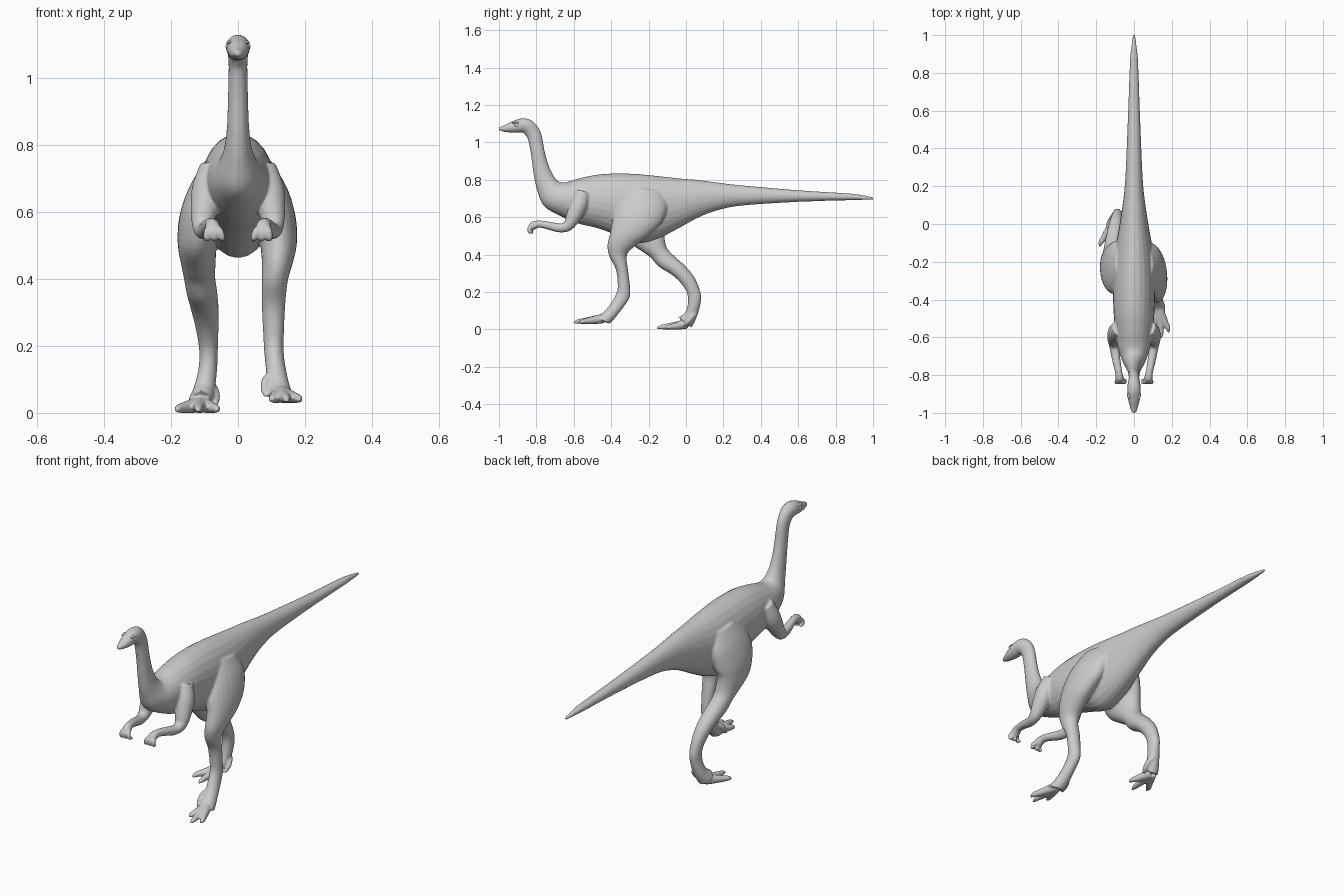
import bpy, bmesh, math
from mathutils import Vector

SEG, STEPS = 24, 5


def catmull(p0, p1, p2, p3, t):
    return 0.5 * (2 * p1 + (p2 - p0) * t + (2 * p0 - 5 * p1 + 4 * p2 - p3) * t * t
                  + (3 * p1 - p0 - 3 * p2 + p3) * t ** 3)


def loft(name, rows, floor=None):
    """Skin a smooth tube through rows of (centre, side axis, upper axis)."""
    rings = []
    n = len(rows)
    for i in range(n - 1):
        quad = [rows[max(i - 1, 0)], rows[i], rows[i + 1], rows[min(i + 2, n - 1)]]
        for s in range(STEPS):
            rings.append([catmull(*[q[k] for q in quad], s / STEPS) for k in range(3)])
    rings.append(rows[-1])
    bm = bmesh.new()
    loops = []
    for c, u, v in rings:
        loop = []
        for k in range(SEG):
            a = 2 * math.pi * k / SEG
            p = c + u * math.cos(a) + v * math.sin(a)
            if floor is not None:
                p.z = max(p.z, floor)
            loop.append(bm.verts.new(p))
        loops.append(loop)
    for a, b in zip(loops, loops[1:]):
        for k in range(SEG):
            bm.faces.new((a[k], a[(k + 1) % SEG], b[(k + 1) % SEG], b[k]))
    bm.faces.new(loops[0])
    bm.faces.new(loops[-1])
    bmesh.ops.recalc_face_normals(bm, faces=bm.faces)
    me = bpy.data.meshes.new(name)
    bm.to_mesh(me)
    bm.free()
    ob = bpy.data.objects.new(name, me)
    bpy.context.collection.objects.link(ob)
    return ob


def profile(name, stations, floor=None):
    """Stations: y,z of one edge, y,z of the opposite edge, centre x, half width."""
    rows = []
    for ya, za, yb, zb, x, w in stations:
        a, b = Vector((x, ya, za)), Vector((x, yb, zb))
        rows.append(((a + b) / 2, Vector((w, 0, 0)), (a - b) / 2))
    return loft(name, rows, floor)


def tube(name, pts, floor=None):
    """Round tube through points x,y,z,radius."""
    P = [Vector(p[:3]) for p in pts]
    rows = []
    for i, p in enumerate(pts):
        t = (P[min(i + 1, len(P) - 1)] - P[max(i - 1, 0)]).normalized()
        u = (Vector((1, 0, 0)) - t * t.x).normalized()
        rows.append((P[i], u * p[3], t.cross(u) * p[3]))
    return loft(name, rows, floor)


parts = []

# tail, trunk, neck and head: back edge, belly edge, half width
spine = [
    (1.004, .706, 1.004, .694, .006), (.93, .72, .93, .692, .015), (.85, .728, .85, .69, .022),
    (.6, .744, .6, .682, .031), (.3, .77, .3, .662, .043), (.17, .785, .17, .637, .052),
    (.07, .798, .07, .60, .065), (-.04, .808, -.04, .54, .083), (-.15, .82, -.15, .485, .102),
    (-.25, .83, -.25, .462, .112), (-.36, .834, -.36, .50, .112), (-.47, .828, -.47, .54, .108),
    (-.57, .808, -.58, .567, .098), (-.64, .788, -.68, .61, .084), (-.68, .79, -.76, .66, .062),
    (-.71, .825, -.795, .74, .042), (-.735, .88, -.815, .83, .033), (-.755, .95, -.828, .93, .030),
    (-.77, 1.03, -.845, 1.015, .028), (-.79, 1.08, -.86, 1.04, .029), (-.83, 1.12, -.875, 1.053, .034),
    (-.88, 1.128, -.895, 1.052, .036), (-.93, 1.112, -.93, 1.052, .031), (-.97, 1.092, -.97, 1.056, .021),
    (-1.0, 1.08, -1.0, 1.064, .010)]
parts.append(profile("trunk", [(a, b, c, d, 0, w) for a, b, c, d, w in spine]))

# forward leg (+x) and trailing leg (-x): front edge, rear edge, centre x, half width
forward = [
    (-.30, .76, -.13, .74, .06, .04), (-.36, .68, -.10, .66, .085, .062), (-.39, .60, -.13, .57, .106, .066),
    (-.405, .52, -.20, .50, .12, .056), (-.42, .45, -.26, .455, .118, .047), (-.41, .39, -.315, .40, .11, .039),
    (-.375, .32, -.31, .32, .106, .035), (-.365, .24, -.30, .235, .106, .031), (-.372, .195, -.30, .175, .107, .029),
    (-.405, .135, -.33, .125, .113, .03), (-.45, .085, -.38, .06, .122, .035), (-.49, .07, -.41, .03, .13, .038)]
trailing = [
    (-.30, .76, -.12, .74, -.06, .04), (-.36, .68, -.09, .66, -.085, .062), (-.37, .60, -.10, .57, -.108, .067),
    (-.33, .49, -.115, .52, -.121, .059), (-.24, .42, -.11, .46, -.118, .051), (-.19, .385, -.095, .425, -.115, .047),
    (-.145, .335, -.055, .385, -.108, .046), (-.08, .295, .0, .335, -.10, .042), (-.03, .25, .05, .27, -.093, .035),
    (.005, .195, .08, .185, -.088, .028), (.01, .14, .075, .125, -.09, .028), (-.005, .09, .055, .06, -.10, .032),
    (-.04, .065, .03, .01, -.11, .038)]
parts.append(profile("forward_leg", forward, .03))
parts.append(profile("trailing_leg", trailing, 0))


# feet: three spread toes with claws and a small inner toe
def foot(name, x, y, floor, tips, inner):
    for i, (tx, ty) in enumerate(tips):
        pts = []
        for t, h, r in ((0, .028, .026), (.35, .02, .021), (.65, .015, .016), (.85, .012, .012), (1, .006, .005)):
            pts.append((x + (tx - x) * min(1, t * 1.15), y + (ty - y) * t, floor + h, r))
        parts.append(tube(f"{name}_toe_{i}", pts, floor))
    s = math.copysign(1, x)
    parts.append(tube(name + "_inner_toe", [
        (inner + s * .02, y + .05, floor + .085, .014), (inner + s * .004, y + .03, floor + .065, .014),
        (inner, y + .01, floor + .04, .012), (inner + s * .002, y - .012, floor + .018, .005)]))


foot("forward_foot", .128, -.445, .03, [(.102, -.55), (.145, -.602), (.183, -.575)], .08)
foot("trailing_foot", -.112, -.0, 0, [(-.063, -.11), (-.118, -.158), (-.18, -.12)], -.066)

# arms with folded three-fingered hands
for s in (-1, 1):
    arm = [(.07, -.55, .73, .045), (.09, -.575, .66, .049), (.103, -.608, .59, .038), (.106, -.637, .55, .028),
           (.10, -.68, .543, .024), (.09, -.74, .556, .021), (.081, -.785, .563, .019), (.076, -.815, .556, .022),
           (.073, -.83, .54, .018)]
    parts.append(tube("arm", [(s * x, y, z, r) for x, y, z, r in arm]))
    for k, dx in enumerate((-.02, .0, .019)):
        finger = [(.075 + dx * .5, -.818, .553, .012), (.073 + dx, -.838, .54, .011),
                  (.071 + dx * 1.2, -.836, .522, .010), (.069 + dx * 1.2, -.818, .515, .006)]
        parts.append(tube(f"finger_{k}", [(s * x, y, z, r) for x, y, z, r in finger]))

# merge everything into one smooth skin
bpy.ops.object.select_all(action='DESELECT')
for p in parts:
    p.select_set(True)
skin = parts[0]
bpy.context.view_layer.objects.active = skin
bpy.ops.object.join()
skin.name = "dinosaur_body"
rm = skin.modifiers.new("Blend", 'REMESH')
rm.mode = 'VOXEL'
rm.voxel_size = .005
rm.use_smooth_shade = True
sm = skin.modifiers.new("Soften", 'SMOOTH')
sm.factor = .5
sm.iterations = 5

# eyes and brow ridges
for s, side in ((-1, "left"), (1, "right")):
    for part, loc, size in (("eye", (.031, -.905, 1.093), (.006, .012, .009)),
                            ("brow", (.026, -.908, 1.105), (.008, .022, .006))):
        bpy.ops.mesh.primitive_uv_sphere_add(segments=16, ring_count=10, radius=1,
                                             location=(s * loc[0], loc[1], loc[2]))
        ob = bpy.context.object
        ob.name = f"{side}_{part}"
        ob.scale = size
        bpy.ops.object.shade_smooth()
